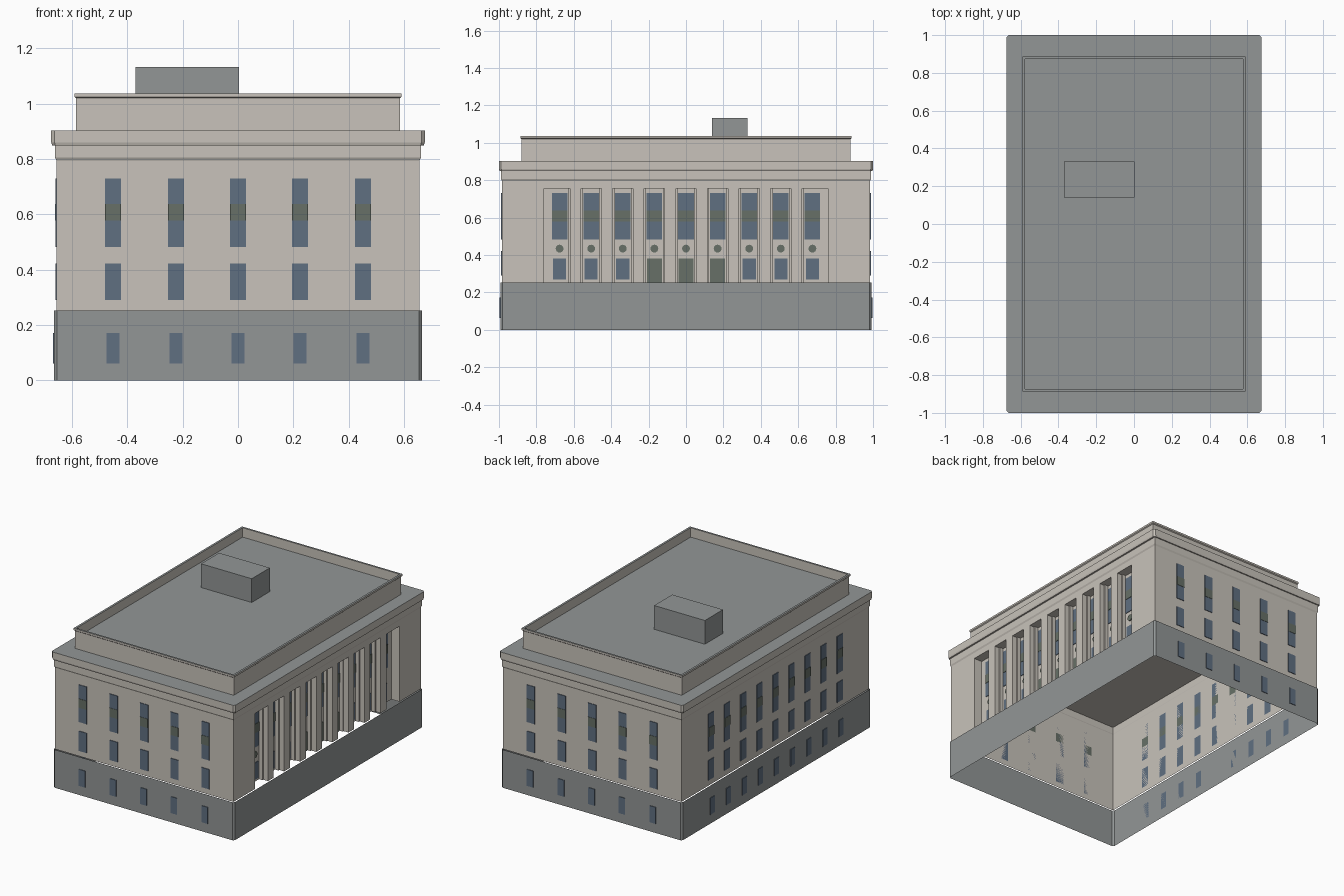
import bpy, bmesh, math
from mathutils import Matrix

old = bpy.data.objects.get("Cube")
if old:
    bpy.data.objects.remove(old, do_unlink=True)


def material(name, rgb):
    m = bpy.data.materials.new(name)
    m.use_nodes = True
    m.diffuse_color = (*rgb, 1)
    bsdf = next(n for n in m.node_tree.nodes if n.type == 'BSDF_PRINCIPLED')
    bsdf.inputs["Base Color"].default_value = (*rgb, 1)
    bsdf.inputs["Roughness"].default_value = 0.8
    return m


CREAM = material("cream_limestone", (0.58, 0.545, 0.495))
GREY = material("grey_granite", (0.288, 0.305, 0.305))
GLASS = material("blue_window", (0.117, 0.16, 0.22))
GREEN = material("green_bronze", (0.135, 0.163, 0.135))


def finish(name, bm, mats, grey_tops=False):
    bmesh.ops.recalc_face_normals(bm, faces=bm.faces)
    if grey_tops:
        for f in bm.faces:
            f.normal_update()
            if abs(f.normal.z) > 0.9 and f.calc_center_median().z > 0.88:
                f.material_index = 1
    mesh = bpy.data.meshes.new(name)
    bm.to_mesh(mesh)
    bm.free()
    for m in mats:
        mesh.materials.append(m)
    obj = bpy.data.objects.new(name, mesh)
    bpy.context.collection.objects.link(obj)
    return obj


def plan(hx, hy, c=0):
    """Rectangular outline, optionally with chamfered corners."""
    if not c:
        return [(-hx, -hy), (hx, -hy), (hx, hy), (-hx, hy)]
    return [(-hx + c, -hy), (hx - c, -hy), (hx, -hy + c), (hx, hy - c),
            (hx - c, hy), (-hx + c, hy), (-hx, hy - c), (-hx, -hy + c)]


def loft(bm, levels, bottom=False, top=False):
    """Join stacked outlines [(points, z), ...] with side faces."""
    rings = [[bm.verts.new((x, y, z)) for x, y in pts] for pts, z in levels]
    for a, b in zip(rings, rings[1:]):
        for i in range(len(a)):
            j = (i + 1) % len(a)
            bm.faces.new((a[i], a[j], b[j], b[i]))
    if bottom:
        bm.faces.new(rings[0][::-1])
    if top:
        bm.faces.new(rings[-1])


def add_box(bm, x0, x1, y0, y1, z0, z1):
    size = Matrix.Diagonal((x1 - x0, y1 - y0, z1 - z0, 1))
    mid = Matrix.Translation(((x0 + x1) / 2, (y0 + y1) / 2, (z0 + z1) / 2))
    bmesh.ops.create_cube(bm, size=1, matrix=mid @ size)


T = 0.004  # thickness of window plates


def add_plate(bm, side, wall, u, w, z0, z1, t=T):
    """Thin plate on the wall facing the given side, centred at u along it."""
    lo, hi = u - w / 2, u + w / 2
    if side == "+x":
        add_box(bm, wall, wall + t, lo, hi, z0, z1)
    elif side == "-x":
        add_box(bm, -wall - t, -wall, lo, hi, z0, z1)
    elif side == "+y":
        add_box(bm, lo, hi, wall, wall + t, z0, z1)
    else:
        add_box(bm, lo, hi, -wall - t, -wall, z0, z1)


# Main dimensions
BX, BY, BASE_Z = 0.665, 0.992, 0.253
WX, WY = 0.656, 0.984
REC_Y, REC_Z, REC_D = 0.76, 0.755, 0.06
BACK_X = WX - REC_D
BAY = 0.169
bays = [BAY * i for i in range(-4, 5)]

# Base: open granite shell
bm = bmesh.new()
loft(bm, [(plan(BX, BY, 0.01), 0), (plan(BX, BY, 0.01), BASE_Z)])
finish("base", bm, [GREY])

# Walls: outline with a long recess on the +x side
bm = bmesh.new()
outline = [(-WX, -WY), (WX, -WY), (WX, -REC_Y), (BACK_X, -REC_Y),
           (BACK_X, REC_Y), (WX, REC_Y), (WX, WY), (-WX, WY)]
loft(bm, [(outline, BASE_Z), (outline, REC_Z)])
finish("walls", bm, [CREAM])

bm = bmesh.new()
ceiling = [(BACK_X, -REC_Y), (WX, -REC_Y), (WX, REC_Y), (BACK_X, REC_Y)]
bm.faces.new([bm.verts.new((x, y, REC_Z)) for x, y in ceiling[::-1]])
finish("recess_ceiling", bm, [CREAM])

# Upper wall band
bm = bmesh.new()
loft(bm, [(plan(WX, WY), REC_Z), (plan(WX, WY), 0.795),
          (plan(WX + 0.005, WY + 0.005), 0.805), (plan(WX + 0.005, WY + 0.005), 0.85)])
finish("entablature", bm, [CREAM])

# Cornice
bm = bmesh.new()
loft(bm, [(plan(0.672, 0.997, 0.012), 0.85), (plan(0.675, 1, 0.012), 0.86),
          (plan(0.675, 1, 0.012), 0.903)], bottom=True, top=True)
finish("cornice", bm, [CREAM, GREY], grey_tops=True)

# Attic storey with parapet and sunken roof
bm = bmesh.new()
loft(bm, [(plan(0.585, 0.88), 0.903), (plan(0.585, 0.88), 1.02),
          (plan(0.591, 0.886), 1.025), (plan(0.591, 0.886), 1.037),
          (plan(0.577, 0.873), 1.037), (plan(0.577, 0.873), 0.975)], top=True)
finish("attic_and_roof", bm, [CREAM, GREY], grey_tops=True)

# Roof plant room
bm = bmesh.new()
add_box(bm, -0.37, 0.003, 0.14, 0.33, 0.975, 1.133)
finish("roof_house", bm, [GREY])

# Stepped piers between the recessed bays
bm = bmesh.new()
for i in range(8):
    y = (i - 3.5) * BAY
    add_box(bm, BACK_X, WX - 0.035, y - 0.039, y + 0.039, BASE_Z, REC_Z)
    add_box(bm, WX - 0.035, WX, y - 0.03, y + 0.03, BASE_Z, REC_Z)
finish("piers", bm, [CREAM])

# Windows and spandrels
glass, spandrels = bmesh.new(), bmesh.new()


def tall_window(side, wall, u, w):
    add_plate(glass, side, wall, u, w, 0.482, 0.73)
    add_plate(spandrels, side, wall, u, w, 0.578, 0.638, T + 0.002)


ends = [-0.451, -0.224, 0, 0.224, 0.451]
for side, columns, wall, base in (("-y", ends, WY, BY), ("+y", ends, WY, BY),
                                  ("-x", bays, WX, BX)):
    for u in columns:
        tall_window(side, wall, u, 0.058)
        add_plate(glass, side, wall, u, 0.058, 0.29, 0.422)
        add_plate(glass, side, base, u, 0.047, 0.062, 0.172)

for i, y in enumerate(bays):
    tall_window("+x", BACK_X, y, 0.083)
    if 3 <= i <= 5:
        add_plate(spandrels, "+x", BACK_X, y, 0.08, BASE_Z, 0.38)
    else:
        add_plate(glass, "+x", BACK_X, y, 0.07, 0.268, 0.38)
finish("windows", glass, [GLASS])
finish("spandrels_and_doors", spandrels, [GREEN])

# Round medallions between the recessed windows
bm = bmesh.new()
for y in bays:
    turn = Matrix.Translation((BACK_X + 0.003, y, 0.434)) @ Matrix.Rotation(math.pi / 2, 4, 'Y')
    bmesh.ops.create_cone(bm, cap_ends=True, segments=16, radius1=0.021,
                          radius2=0.021, depth=0.006, matrix=turn)
finish("medallions", bm, [GREEN])
